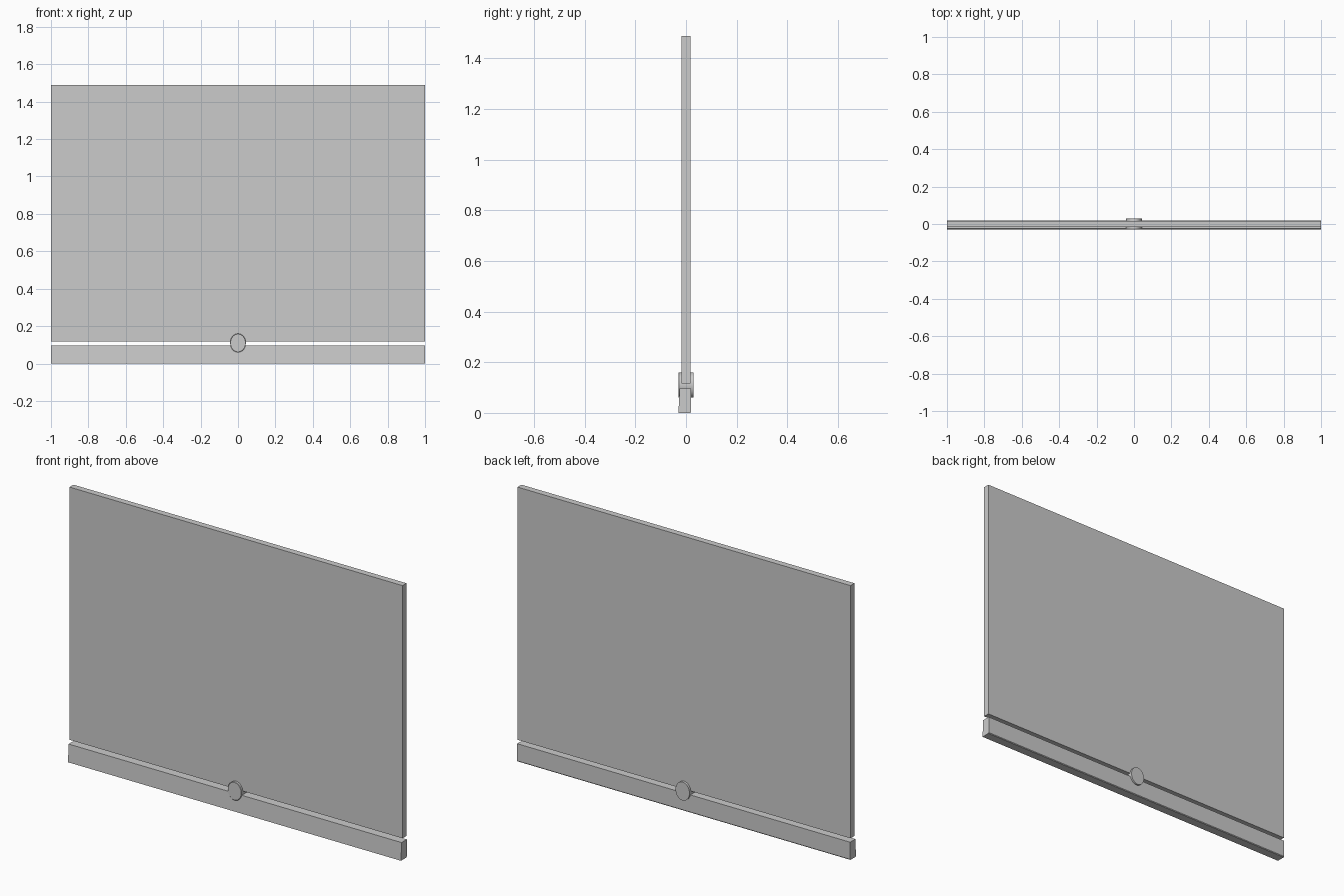
import bpy, bmesh, math

if "Cube" in bpy.data.objects:
    bpy.data.objects.remove(bpy.data.objects["Cube"])


def finish(name, bm, smooth=False):
    bmesh.ops.recalc_face_normals(bm, faces=bm.faces[:])
    mesh = bpy.data.meshes.new(name)
    bm.to_mesh(mesh)
    bm.free()
    obj = bpy.data.objects.new(name, mesh)
    bpy.context.collection.objects.link(obj)
    if smooth:
        bpy.context.view_layer.objects.active = obj
        obj.select_set(True)
        bpy.ops.object.shade_smooth_by_angle(angle=math.radians(35))
        obj.select_set(False)
    return obj


def extrude_x(name, profile, half=1.0):
    """Extrude a (y, z) profile along the full width."""
    bm = bmesh.new()
    face = bm.faces.new([bm.verts.new((-half, y, z)) for y, z in profile])
    geo = bmesh.ops.extrude_face_region(bm, geom=[face])["geom"]
    moved = [v for v in geo if isinstance(v, bmesh.types.BMVert)]
    bmesh.ops.translate(bm, verts=moved, vec=(2 * half, 0, 0))
    return finish(name, bm)


# Thin screen panel
extrude_x("panel", [(-0.017, 0.117), (0.017, 0.117), (0.017, 1.489), (-0.017, 1.489)])

# Base bar, front leaning slightly forward at the foot
extrude_x("base_bar", [(-0.03, 0), (0.017, 0), (0.02, 0.004), (0.02, 0.097), (-0.025, 0.097)])

# Oval button through the gap: flat back, softly rounded front rim
bm = bmesh.new()
rings = []
for y, s in [(0.03, 1.0), (-0.028, 1.0), (-0.03, 0.95)]:
    rings.append([bm.verts.new((0.042 * s * math.cos(a), y, 0.11 + 0.05 * s * math.sin(a)))
                  for a in (2 * math.pi * i / 32 for i in range(32))])
for r0, r1 in zip(rings, rings[1:]):
    for i in range(32):
        j = (i + 1) % 32
        bm.faces.new((r0[i], r0[j], r1[j], r1[i]))
bm.faces.new(rings[0])
bm.faces.new(rings[-1])
finish("button", bm, smooth=True)
